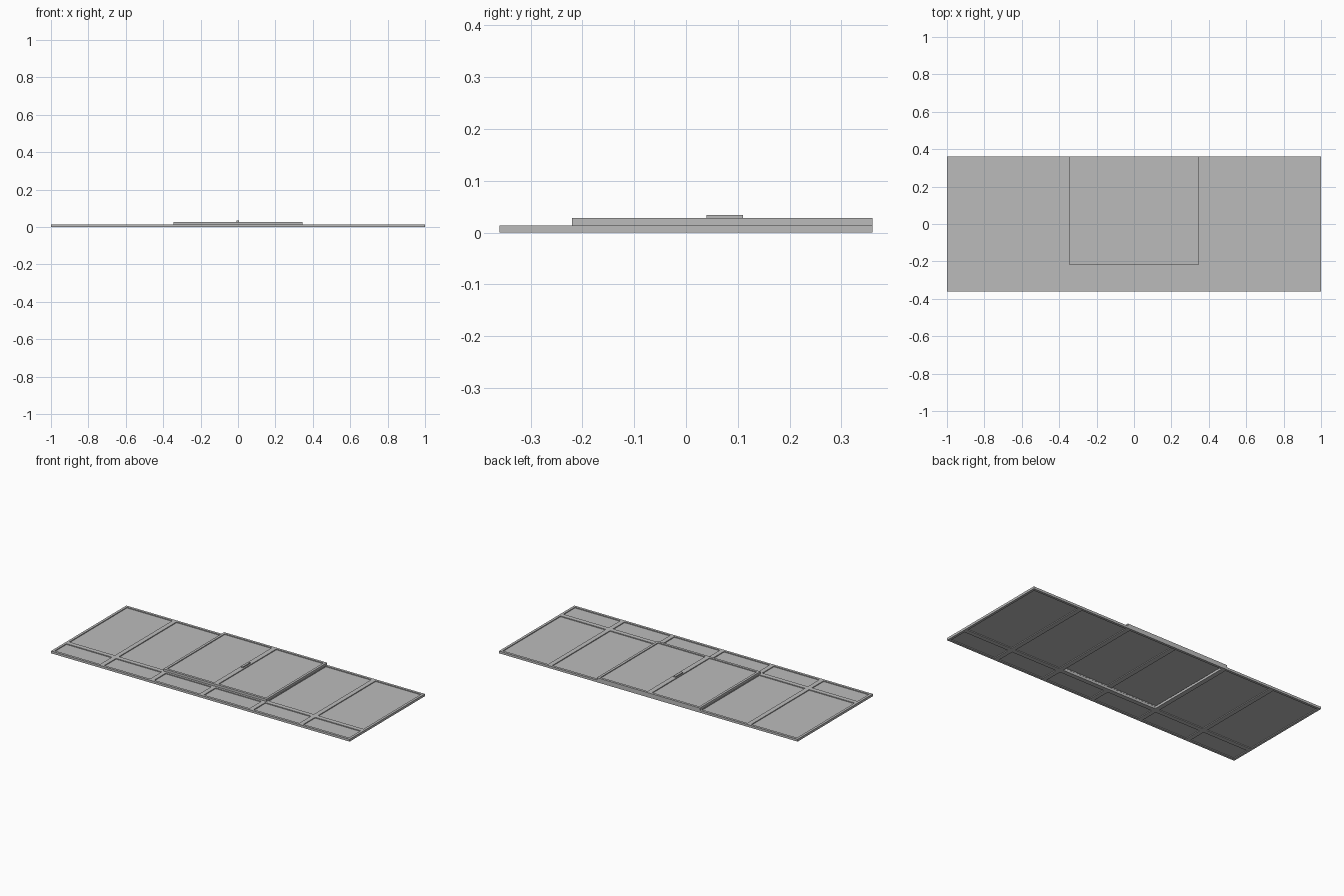
import bpy
import bmesh
from mathutils import Vector

cube = bpy.data.objects.get("Cube")
if cube:
    bpy.data.objects.remove(cube)

grey = bpy.data.materials.new("light grey")
grey.use_nodes = True
colour = (0.5, 0.5, 0.5, 1)
grey.diffuse_color = colour
grey.node_tree.nodes["Principled BSDF"].inputs["Base Color"].default_value = colour


def build(name, boxes):
    """One object made of boxes given as (x0, x1, y0, y1, z0, z1)."""
    bm = bmesh.new()
    for x0, x1, y0, y1, z0, z1 in boxes:
        verts = bmesh.ops.create_cube(bm, size=1)["verts"]
        size = Vector((x1 - x0, y1 - y0, z1 - z0))
        centre = Vector((x0 + x1, y0 + y1, z0 + z1)) / 2
        for v in verts:
            v.co = v.co * size + centre
    mesh = bpy.data.meshes.new(name)
    bm.to_mesh(mesh)
    bm.free()
    mesh.materials.append(grey)
    obj = bpy.data.objects.new(name, mesh)
    bpy.context.collection.objects.link(obj)
    return obj


T = 0.014             # profile thickness
B = 0.015             # border width
H = 0.014             # half width of the inner bars
X, Y = 1.0, 0.36      # half size of the whole window
RAIL = -0.22          # centre line of the transom
BAY = X / 3


def bar(x0, x1, y0, y1, z=0):
    return (x0, x1, y0, y1, z, z + T)


def pane(x0, x1, y0, y1, z=0):
    return (x0, x1, y0, y1, z + 0.005, z + 0.009)


# Fixed outer frame and transom
build("outer_frame", [
    bar(-X, X, -Y, -Y + B),
    bar(-X, X, Y - B, Y),
    bar(-X, -X + B, -Y + B, Y - B),
    bar(X - B, X, -Y + B, Y - B),
])
build("transom", [bar(-X + B, X - B, RAIL - H, RAIL + H)])

# Upright bars: five below the transom, four above with the middle left open
low = (-Y + B, RAIL - H)
high = (RAIL + H, Y - B)
centres = [i * BAY for i in range(-2, 3)]
build("lower_mullions", [bar(c - H, c + H, *low) for c in centres])
build("upper_mullions", [bar(c - H, c + H, *high) for c in centres if c])

# Fixed panes
edges = [-X + B - H] + centres + [X - B + H]
bays = [(a + H, b - H) for a, b in zip(edges, edges[1:])]
build("lower_panes", [pane(a, b, *low) for a, b in bays])
build("upper_panes", [pane(a, b, *high) for a, b in bays[:2] + bays[4:]])

# Pair of raised opening sashes meeting in the middle
W = 0.345
for side, x0, x1 in (("right", -W, 0), ("left", 0, W)):
    build(side + "_sash", [
        bar(x0, x1, RAIL, RAIL + B, T),
        bar(x0, x1, Y - B, Y, T),
        bar(x0, x0 + B, RAIL + B, Y - B, T),
        bar(x1 - B, x1, RAIL + B, Y - B, T),
    ])
    build(side + "_sash_pane", [pane(x0 + B, x1 - B, RAIL + B, Y - B, T)])

# Handle on the meeting stile
build("handle", [(-0.009, 0.006, 0.04, 0.11, 2 * T, 0.034)])
